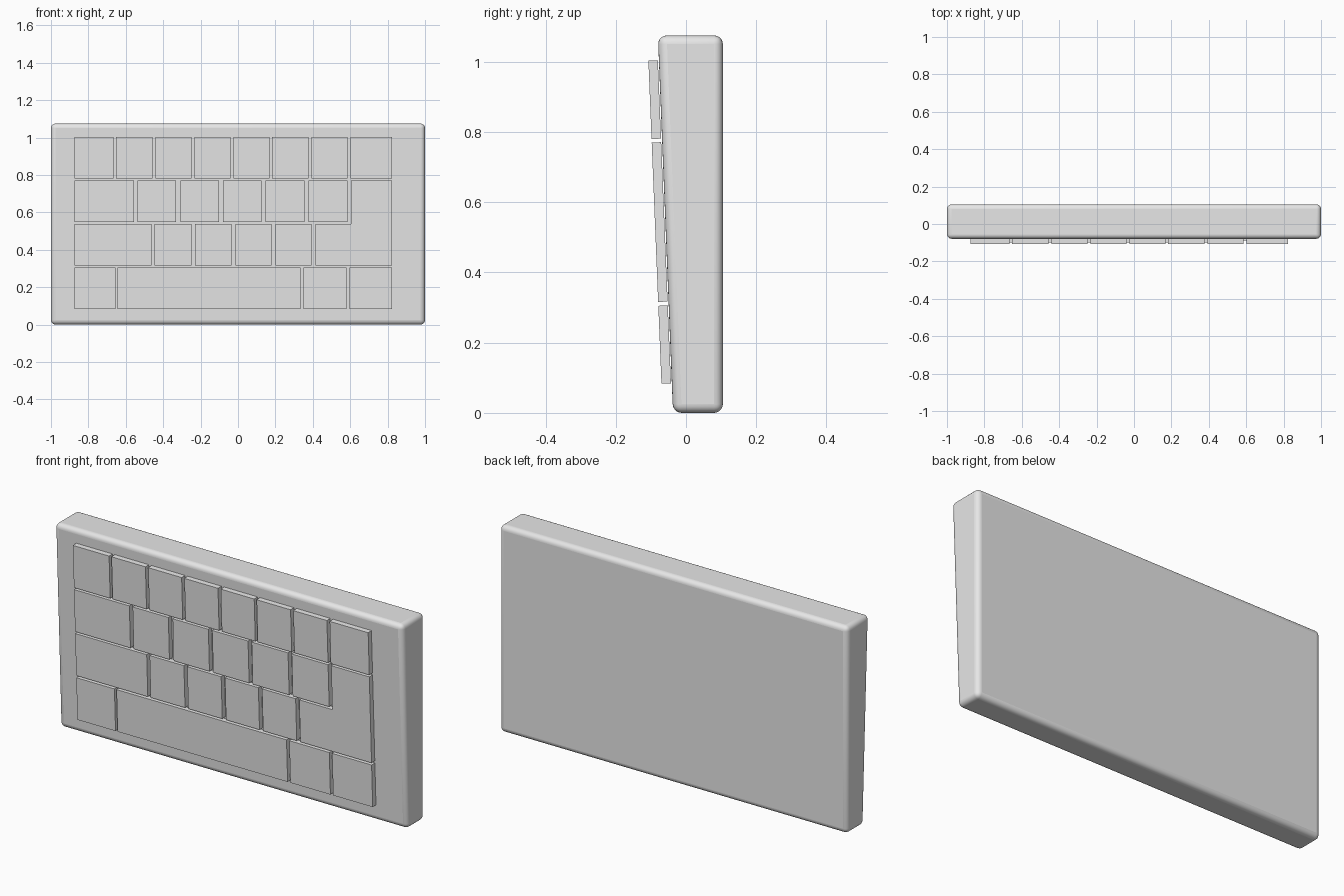
import bpy
import bmesh
from mathutils import Vector

if "Cube" in bpy.data.objects:
    bpy.data.objects.remove(bpy.data.objects["Cube"])

grey = bpy.data.materials.new("light grey")
grey.use_nodes = True
grey.diffuse_color = (0.8, 0.8, 0.8, 1)
grey.node_tree.nodes["Principled BSDF"].inputs["Base Color"].default_value = grey.diffuse_color

SLOPE = 0.0405    # forward lean of the front face
KEY_DEPTH = 0.027


def prism(name, outline, offset):
    """Extrude a closed outline of points along an offset."""
    bm = bmesh.new()
    face = bm.faces.new([bm.verts.new(p) for p in outline])
    moved = bmesh.ops.extrude_face_region(bm, geom=[face])["geom"]
    bmesh.ops.translate(bm, vec=offset,
                        verts=[v for v in moved if isinstance(v, bmesh.types.BMVert)])
    bmesh.ops.recalc_face_normals(bm, faces=bm.faces)
    mesh = bpy.data.meshes.new(name)
    bm.to_mesh(mesh)
    bm.free()
    mesh.materials.append(grey)
    obj = bpy.data.objects.new(name, mesh)
    bpy.context.collection.objects.link(obj)
    return obj


def key(name, corners):
    """Key cap lying parallel to the sloped front face."""
    front = [(x, -0.0665 - SLOPE * z, z) for x, z in corners]
    normal = Vector((0, 1, SLOPE)).normalized()
    return prism(name, front, normal * KEY_DEPTH)


# Wedge-shaped case with rounded edges
profile = [(-0.037, 0), (0.105, 0), (0.105, 1.075), (-0.08, 1.075)]
case = prism("case", [(-1, y, z) for y, z in profile], Vector((2, 0, 0)))
bevel = case.modifiers.new("rounded edges", 'BEVEL')
bevel.width = 0.025
bevel.segments = 5
bevel.limit_method = 'NONE'
bpy.context.view_layer.objects.active = case
case.select_set(True)
bpy.ops.object.shade_smooth_by_angle(angle=0.7)

# Rows of keys: bottom, top, then left and right side of each key
rows = {
    "top_row": (0.78, 1.003, [(-.874, -.666), (-.652, -.457), (-.441, -.249), (-.233, -.04),
                              (-.024, .168), (.182, .377), (.393, .586), (.602, .823)]),
    "upper_row": (0.548, 0.77, [(-.874, -.556), (-.537, -.332), (-.307, -.102),
                                (-.08, .126), (.147, .356), (.377, .586)]),
    "lower_row": (0.316, 0.538, [(-.874, -.463), (-.446, -.249), (-.23, -.035),
                                 (-.013, .179), (.2, .393)]),
    "bottom_row": (0.083, 0.305, [(-.874, -.655), (-.643, .334), (.35, .58), (.596, .823)]),
}
for row, (low, high, spans) in rows.items():
    for i, (a, b) in enumerate(spans, 1):
        name = "space_bar" if b - a > 0.9 else f"{row}_key_{i}"
        key(name, [(a, low), (b, low), (b, high), (a, high)])

# L-shaped key spanning two rows
key("corner_key", [(.414, .316), (.823, .316), (.823, .77), (.604, .77), (.604, .538), (.414, .538)])
